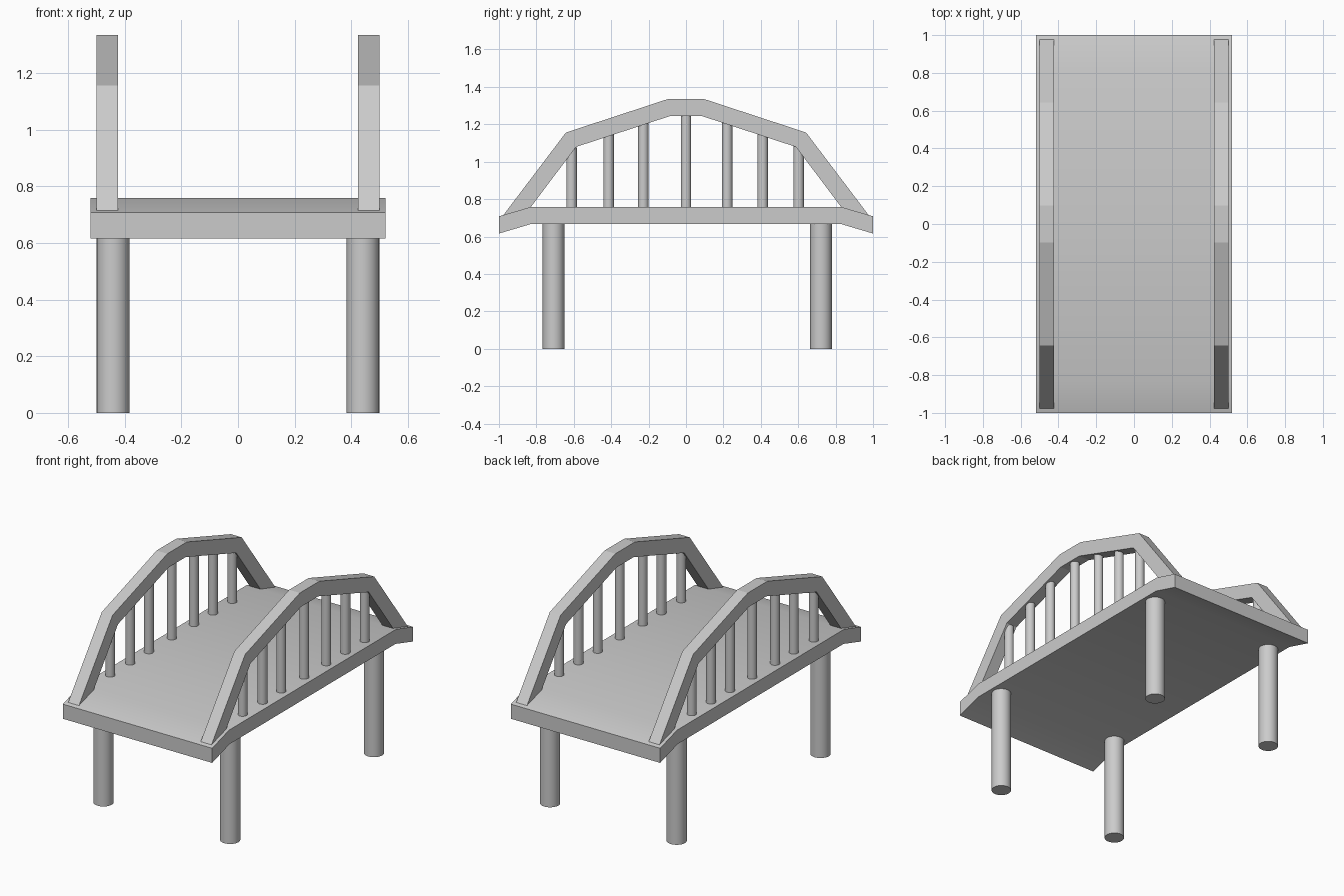
import bpy, bmesh
from math import radians

if "Cube" in bpy.data.objects:
    bpy.data.objects.remove(bpy.data.objects["Cube"])


def smooth(obj, angle):
    bpy.ops.object.select_all(action='DESELECT')
    obj.select_set(True)
    bpy.context.view_layer.objects.active = obj
    bpy.ops.object.shade_smooth_by_angle(angle=radians(angle))


def extrude_profile(name, profile, x0, x1):
    """Extrude a closed (y, z) profile along x."""
    bm = bmesh.new()
    face = bm.faces.new([bm.verts.new((x0, y, z)) for y, z in profile])
    new = bmesh.ops.extrude_face_region(bm, geom=[face])["geom"]
    verts = [g for g in new if isinstance(g, bmesh.types.BMVert)]
    bmesh.ops.translate(bm, verts=verts, vec=(x1 - x0, 0, 0))
    bmesh.ops.recalc_face_normals(bm, faces=bm.faces)
    mesh = bpy.data.meshes.new(name)
    bm.to_mesh(mesh)
    bm.free()
    obj = bpy.data.objects.new(name, mesh)
    bpy.context.collection.objects.link(obj)
    return obj


def cylinder(name, x, y, z0, z1, r):
    bpy.ops.mesh.primitive_cylinder_add(
        vertices=32, radius=r, depth=z1 - z0, location=(x, y, (z0 + z1) / 2))
    obj = bpy.context.object
    obj.name = name
    smooth(obj, 30)


def mirrored(half):
    """Complete a half profile across y = 0."""
    return half + [(-y, z) for y, z in reversed(half)]


# Deck with sloping ends
top = mirrored([(-1, 0.708), (-0.83, 0.758)])
bottom = mirrored([(-1, 0.616), (-0.825, 0.668)])
deck = extrude_profile("deck", top + bottom[::-1], -0.52, 0.52)
smooth(deck, 30)

# Side arches
outer = [(-0.98, 0.71), (-0.642, 1.156), (-0.097, 1.335)]
inner = [(-0.83, 0.757), (-0.588, 1.079), (-0.086, 1.244)]
arch = mirrored(outer) + mirrored(inner)[::-1]


def inner_height(y):
    y = -abs(y)
    for (y0, z0), (y1, z1) in zip(inner, inner[1:]):
        if y <= y1:
            return z0 + (z1 - z0) * (y - y0) / (y1 - y0)
    return inner[-1][1]


posts = [-0.612, -0.414, -0.228, 0, 0.22, 0.41, 0.602]
for side, s in (("left", -1), ("right", 1)):
    extrude_profile(side + "_arch", arch, s * 0.424, s * 0.499)

    # Railing posts between deck and arch
    for y in posts:
        cylinder(side + "_railing_post", s * 0.461, y, 0.74,
                 inner_height(y) + 0.03, 0.028)

    # Legs
    for end, y in (("front", -0.708), ("back", 0.722)):
        cylinder(f"{end}_{side}_leg", s * 0.441, y, 0, 0.69, 0.058)
